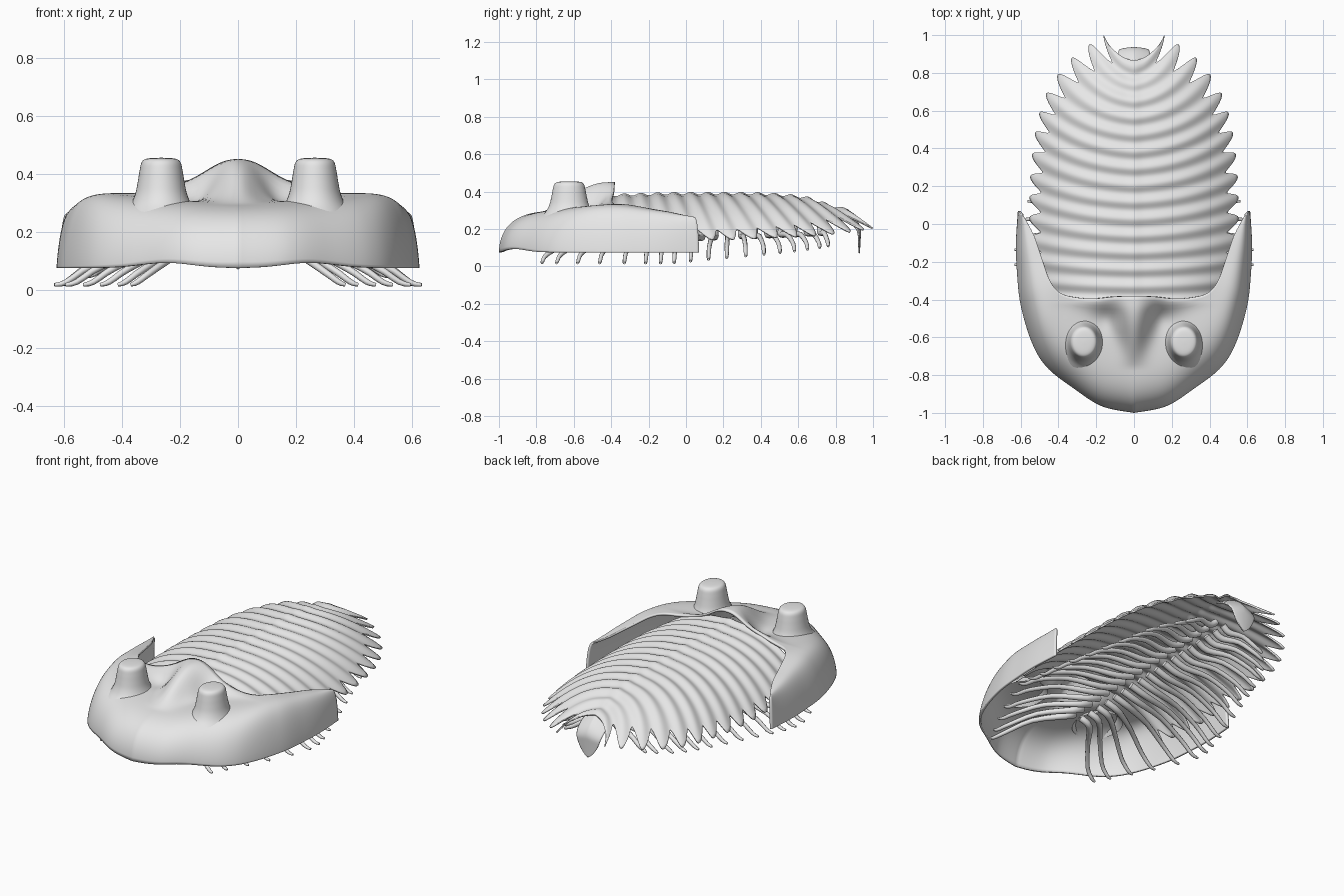
import bpy
import bmesh
from math import sin, cos, pi, exp

cube = bpy.data.objects.get("Cube")
if cube:
    bpy.data.objects.remove(cube)

shell_grey = bpy.data.materials.new("shell_grey")
shell_grey.use_nodes = True
GREY = (0.8, 0.8, 0.8, 1)
shell_grey.diffuse_color = GREY
shell_grey.node_tree.nodes["Principled BSDF"].inputs["Base Color"].default_value = GREY


def along(points, t):
    """Smooth curve through evenly spaced control points, t from 0 to 1."""
    n = len(points) - 1
    f = max(0.0, min(1.0, t)) * n
    i = min(int(f), n - 1)
    f -= i
    a, b, c, d = (points[max(0, min(n, i + k))] for k in (-1, 0, 1, 2))
    return [q + f * ((r - p) / 2 + f * ((2 * p - 5 * q + 4 * r - s) / 2
            + f * (3 * q - p - 3 * r + s) / 2))
            for p, q, r, s in zip(a, b, c, d)]


def gauss(d, width):
    return exp(-(d / width) ** 2 / 2)


def sheet(name, func, cols, rows, thickness=0.0):
    """Surface from func(a, b), with a and b running from 0 to 1."""
    bm = bmesh.new()
    grid = [[bm.verts.new(func(i / cols, j / rows)) for i in range(cols + 1)]
            for j in range(rows + 1)]
    for j in range(rows):
        for i in range(cols):
            bm.faces.new((grid[j][i], grid[j][i + 1],
                          grid[j + 1][i + 1], grid[j + 1][i]))
    bmesh.ops.remove_doubles(bm, verts=bm.verts, dist=0.0002)
    for face in bm.faces:
        face.smooth = True
    mesh = bpy.data.meshes.new(name)
    bm.to_mesh(mesh)
    bm.free()
    mesh.materials.append(shell_grey)
    obj = bpy.data.objects.new(name, mesh)
    bpy.context.collection.objects.link(obj)
    if thickness:
        mod = obj.modifiers.new("thickness", 'SOLIDIFY')
        mod.thickness = thickness
        mod.offset = -1
    return obj


# Head shield: sheet between the back edge and the outer rim
RIM = [(0, -1), (.17, -.965), (.32, -.87), (.46, -.76), (.54, -.63),
       (.6, -.43), (.62, -.25), (.625, -.1), (.615, .07)]
BACK = [(0, -.38), (.1, -.385), (.2, -.395), (.3, -.39), (.39, -.365),
        (.445, -.3), (.485, -.19), (.53, -.06), (.58, .035)]
CREST = [(.3,), (.31,), (.325,), (.33,), (.3,), (.265,)]


def head_point(a, b):
    t = 2 * a - 1
    side = -1 if t < 0 else 1
    t = abs(t)
    s = 1 - b ** 1.7
    rim, back = along(RIM, t), along(BACK, t)
    x = back[0] + (rim[0] - back[0]) * s
    y = back[1] + (rim[1] - back[1]) * s
    low = .075 + .018 * gauss(rim[0] - .25, .09)
    top = along(CREST, t)[0]
    slope = min(1, t / .6)
    z = low + (top - low) * max(0, 1 - s ** (6 - 2 * slope)) ** (.5 + .25 * slope)
    # Central ridge flaring into a raised lobe at the back
    k = max(0, min(1, (y + .77) / .35))
    z += .15 * sin(k * pi / 2) ** 1.5 * gauss(x, .04 + .1 * k ** 3)
    z -= .035 * gauss(x - .13, .045) * gauss(y + .48, .05)
    return side * x, y, z


sheet("head_shield", head_point, 120, 44, .012)

# Eye stalks
EYE = [(.135, .265), (.11, .295), (.094, .33), (.085, .37), (.078, .41),
       (.07, .44), (.05, .452), (0, .455)]


def make_eye(name, cx):
    def point(a, b):
        r, z = along(EYE, b)
        return (cx + .95 * r * cos(2 * pi * a),
                -.625 + 1.12 * r * sin(2 * pi * a), z)
    sheet(name, point, 40, 28)


make_eye("left_eye", .265)
make_eye("right_eye", -.265)

# Segmented body: ribs sweep back into pointed side spines
SEGMENTS = 14
TIPS = [(.52, -.38), (.55, -.19), (.555, .03), (.55, .25), (.525, .48),
        (.465, .69), (.33, .88), (.16, 1.0)]
AXIS_Z = [(.375,), (.38,), (.385,), (.385,), (.385,), (.38,), (.36,), (.305,)]
EDGE_Z = [(.14,), (.14,), (.14,), (.14,), (.15,), (.16,), (.18,), (.2,)]


def body_point(a, b):
    s = b * (SEGMENTS + .4)
    t = s / SEGMENTS
    tx, ty = along(TIPS, t)
    ay = -.42 + 1.25 * t
    tooth = (.5 + .5 * cos(2 * pi * s)) ** .6
    length = (tx ** 2 + (ty - ay) ** 2) ** .5
    notch = (.075 + .055 * t ** 3) / length
    u = (2 * a - 1) * (1 - notch * (1 - tooth))
    side, u = (-1 if u < 0 else 1), abs(u)
    # Curved rib from the axis to the spine tip
    mid, end = 2 * u * (1 - u), u * u
    x = mid * tx * .6 + end * tx
    y = ay * (1 - u) ** 2 + mid * (ay + .08 * (ty - ay)) + end * ty
    zc, ze = along(AXIS_Z, t)[0], along(EDGE_Z, t)[0]
    z = ze + (zc - ze) * (1 - u ** 2.2) + .006 * gauss(x, .02)
    z += .007 * cos(2 * pi * s)
    return side * x, y, z


sheet("segmented_body", body_point, 64, 174, .01)


# Tail flap: runs back from the body, then folds down to a point
def tail_point(a, b):
    v, u = 1 - b, 1 - 2 * a
    x = u * .088 * max(0, 1 - v ** 3) ** .8
    y = .825 + .12 * sin(min(1, v * 1.7) * pi / 2) - .015 * v - .025 * u * u * (1 - v)
    return x, y, .31 - .24 * v ** 1.2 - .035 * abs(u) * (1 - v)


sheet("tail_flap", tail_point, 20, 24, .008)

# Walking legs: tapered tubes fanning from the midline
LEG_PAIRS = 18
FEET = [(.37, -.77), (.5, -.53), (.63, -.23), (.61, -.04), (.54, .19),
        (.46, .43), (.39, .62), (.27, .76)]


def make_leg(name, t, side):
    fx, fy = along(FEET, t)
    by = -.48 + 1.2 * t
    fz = .017 + .09 * max(0, t - .4) / .6
    bz = .16 + .05 * t
    stops = [(0, 0, bz, .019), (.18, 0, bz - .03, .018),
             (.5, .5, bz - .035, .014), (.78, .9, .065 + .07 * t, .012),
             (.93, .99, fz + .01, .01), (1, 1, fz, .006)]
    curve = bpy.data.curves.new(name, 'CURVE')
    curve.dimensions = '3D'
    curve.bevel_depth = 1
    curve.bevel_resolution = 2
    curve.use_fill_caps = True
    spline = curve.splines.new('POLY')
    path = [along(stops, i / 15) for i in range(16)]
    spline.points.add(len(path) - 1)
    for point, (f, g, z, r) in zip(spline.points, path):
        point.co = (side * (.025 + (fx - .025) * f), by + (fy - by) * g, z, 1)
        point.radius = r
    spline.use_smooth = True
    curve.materials.append(shell_grey)
    obj = bpy.data.objects.new(name, curve)
    bpy.context.collection.objects.link(obj)
    return obj


legs = [make_leg(f"{word}_leg_{i + 1}", i / (LEG_PAIRS - 1), side)
        for i in range(LEG_PAIRS) for word, side in (("left", 1), ("right", -1))]
bpy.ops.object.select_all(action='DESELECT')
for leg in legs:
    leg.select_set(True)
bpy.context.view_layer.objects.active = legs[0]
bpy.ops.object.convert(target='MESH')
